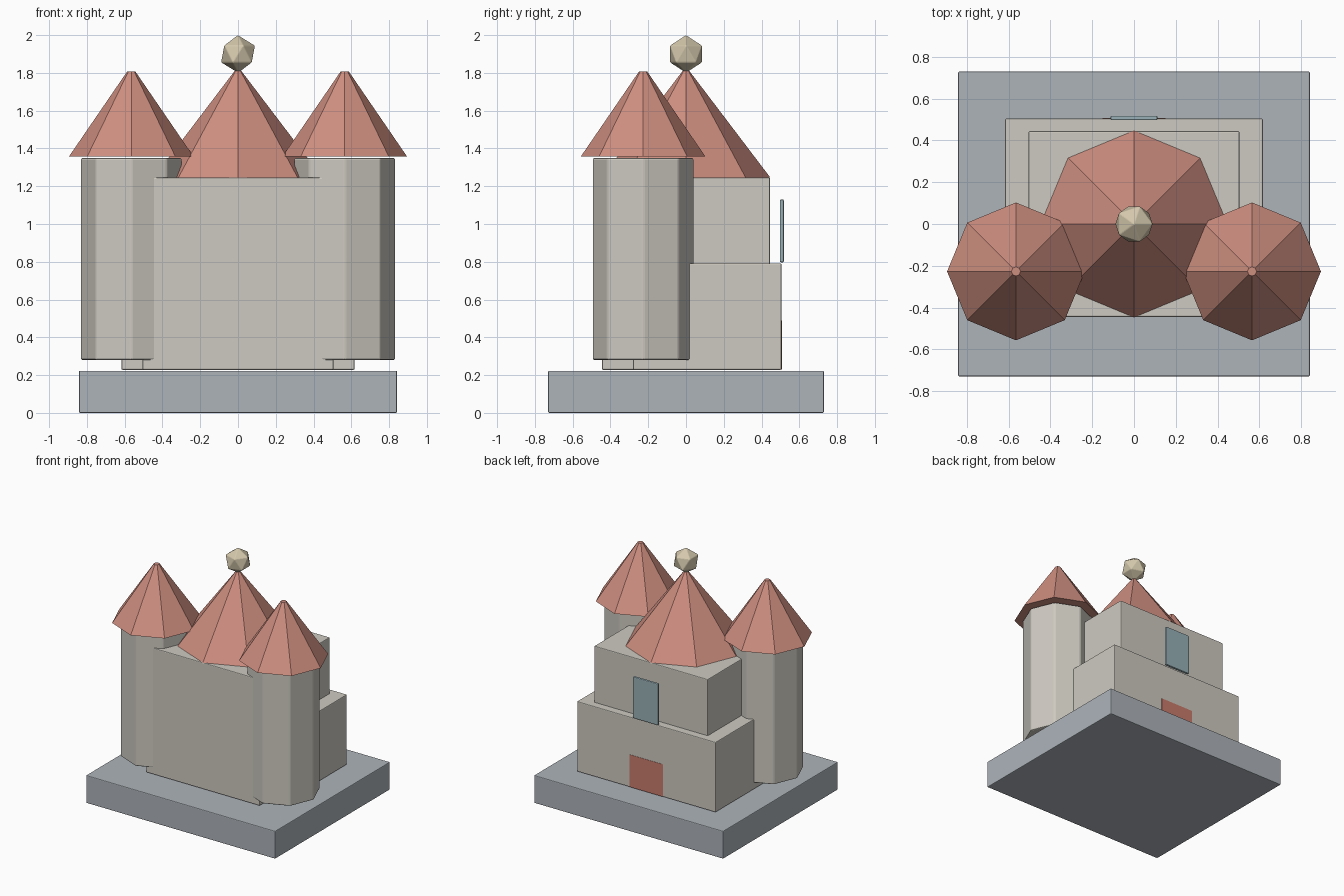
import bpy
import math

if "Cube" in bpy.data.objects:
    bpy.data.objects.remove(bpy.data.objects["Cube"])


def material(name, r, g, b):
    """Flat colour given as 0-255 display values, stored as linear."""
    def lin(c):
        c /= 255
        return c / 12.92 if c <= 0.04045 else ((c + 0.055) / 1.055) ** 2.4
    m = bpy.data.materials.new(name)
    m.diffuse_color = (lin(r), lin(g), lin(b), 1)
    m.use_nodes = True
    m.node_tree.nodes["Principled BSDF"].inputs["Base Color"].default_value = m.diffuse_color
    return m


STONE = material("warm_stone", 206, 202, 193)
SLATE = material("blue_grey_base", 173, 180, 186)
ROOF = material("terracotta_roof", 206, 142, 128)
GOLD = material("pale_gold", 212, 200, 172)
GLASS = material("window_blue", 152, 176, 182)
DOOR = material("door_red", 200, 124, 108)


def finish(name, mat, bevel=0.0):
    ob = bpy.context.object
    ob.name = name
    ob.data.materials.append(mat)
    if bevel:
        mod = ob.modifiers.new("soft_edges", 'BEVEL')
        mod.width = bevel
        mod.segments = 2
    return ob


def box(name, lo, hi, mat, bevel=0.006):
    bpy.ops.mesh.primitive_cube_add(
        size=1, location=[(a + b) / 2 for a, b in zip(lo, hi)])
    bpy.context.object.scale = [b - a for a, b in zip(lo, hi)]
    bpy.ops.object.transform_apply(location=False, rotation=False, scale=True)
    return finish(name, mat, bevel)


def octagon(name, x, y, z0, z1, r0, r1, mat, bevel=0.0):
    bpy.ops.mesh.primitive_cone_add(
        vertices=8, radius1=r0, radius2=r1, depth=z1 - z0,
        location=(x, y, (z0 + z1) / 2))
    return finish(name, mat, bevel)


# Plinth and the two overlapping hall blocks
box("plinth", (-0.842, -0.73, 0), (0.842, 0.73, 0.223), SLATE)
box("lower_hall", (-0.617, -0.28, 0.228), (0.617, 0.505, 0.792), STONE)
box("upper_hall", (-0.505, -0.445, 0.228), (0.505, 0.445, 1.245), STONE)

# Pair of front towers with pointed roofs
for side, s in (("left", -1), ("right", 1)):
    octagon(side + "_tower", s * 0.565, -0.227, 0.28, 1.35,
            0.268, 0.268, STONE, 0.01)
    octagon(side + "_tower_roof", s * 0.565, -0.227, 1.357, 1.807,
            0.33, 0.022, ROOF)

# Central roof with a faceted finial
octagon("central_roof", 0, 0, 1.245, 1.81, 0.447, 0.018, ROOF)
bpy.ops.mesh.primitive_ico_sphere_add(
    subdivisions=1, radius=0.1, location=(0, 0, 1.9))
finish("finial", GOLD, 0.004)

# Back window panel standing clear of the wall, and the flush back door
box("back_window", (-0.112, 0.497, 0.797), (0.112, 0.518, 1.13), GLASS)
box("back_door", (-0.15, 0.499, 0.23), (0.15, 0.507, 0.49), DOOR, 0)
